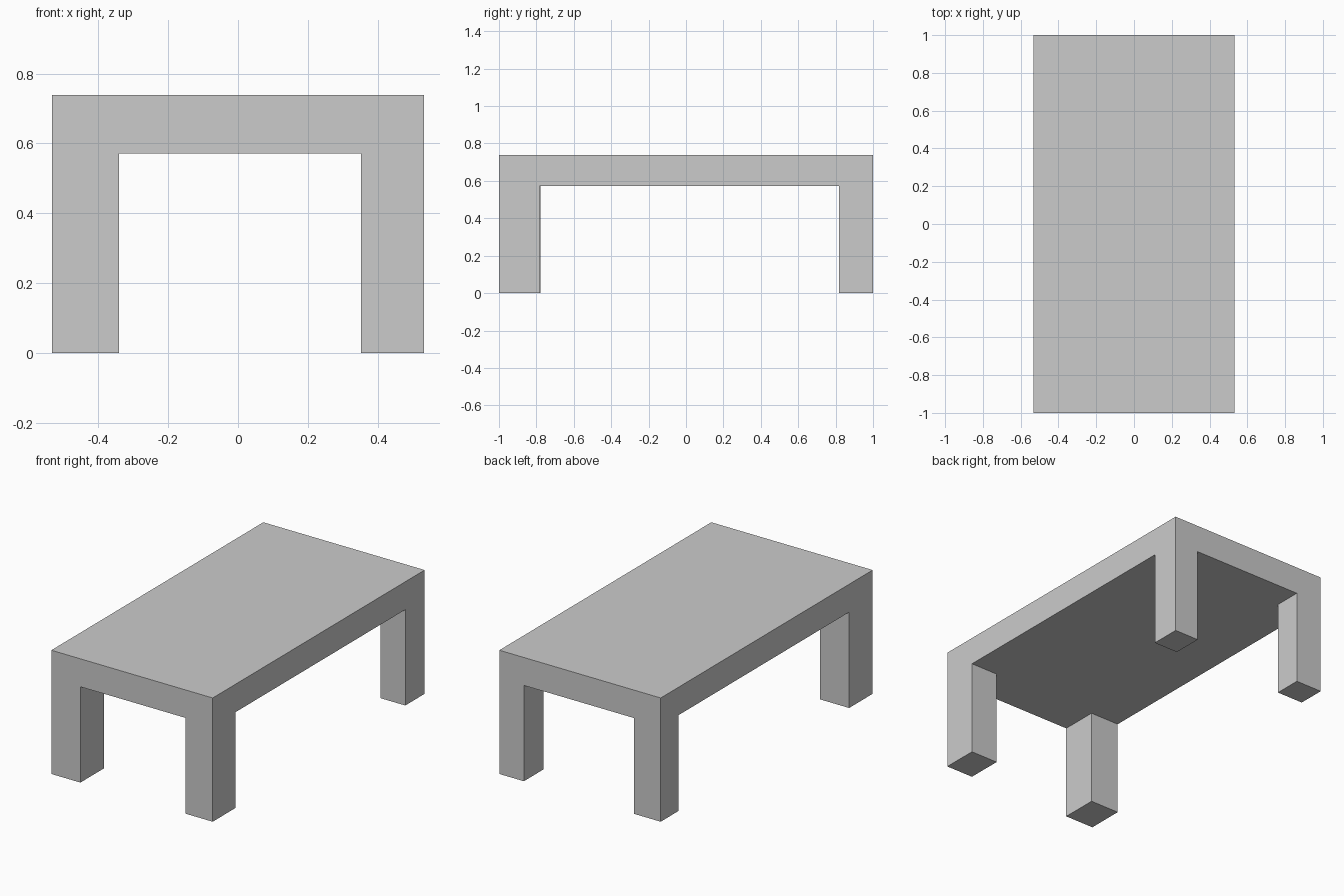
import bpy
import bmesh

default = bpy.data.objects.get("Cube")
if default:
    bpy.data.objects.remove(default, do_unlink=True)

HALF_X, HALF_Y = 0.533, 1.0
UNDERSIDE, TOP = 0.572, 0.739

grey = bpy.data.materials.new("grey")
grey.use_nodes = True
colour = (0.6, 0.6, 0.6, 1)
grey.diffuse_color = colour
grey.node_tree.nodes["Principled BSDF"].inputs["Base Color"].default_value = colour

# One watertight table: slab and legs share the underside
bm = bmesh.new()


def box(low, high):
    """Add a box between two opposite corners."""
    verts = bmesh.ops.create_cube(bm, size=1)["verts"]
    for v in verts:
        v.co = [lo if c < 0 else hi for c, lo, hi in zip(v.co, low, high)]
    return verts


# Table top slab
box((-HALF_X, -HALF_Y, UNDERSIDE), (HALF_X, HALF_Y, TOP))

# Slab underside is re-cut along every leg edge so the legs can be extruded
legs = {  # (side, end): (width, depth)
    (-1, -1): (0.192, 0.222),
    (1, -1): (0.181, 0.216),
    (-1, 1): (0.175, 0.166),
    (1, 1): (0.162, 0.183),
}
for (sx, sy), (width, depth) in legs.items():
    for co, no in (((sx * (HALF_X - width), 0, 0), (1, 0, 0)),
                   ((0, sy * (HALF_Y - depth), 0), (0, 1, 0))):
        bmesh.ops.bisect_plane(bm, geom=bm.verts[:] + bm.edges[:] + bm.faces[:],
                               plane_co=co, plane_no=no)

# Pull each leg down from its corner of the underside
for (sx, sy), (width, depth) in legs.items():
    bm.normal_update()
    patch = []
    for f in bm.faces:
        c = f.calc_center_median()
        if (f.normal.z < -0.9 and sx * c.x > HALF_X - width
                and sy * c.y > HALF_Y - depth):
            patch.append(f)
    new = bmesh.ops.extrude_face_region(bm, geom=patch)["geom"]
    for v in new:
        if isinstance(v, bmesh.types.BMVert):
            v.co.z = 0
    bmesh.ops.delete(bm, geom=[f for f in patch if f.is_valid], context="FACES")

# Merge coplanar faces back into clean flat panels
bmesh.ops.dissolve_limit(bm, angle_limit=0.01, verts=bm.verts[:], edges=bm.edges[:])
bmesh.ops.recalc_face_normals(bm, faces=bm.faces[:])

mesh = bpy.data.meshes.new("table")
bm.to_mesh(mesh)
bm.free()
mesh.materials.append(grey)
table = bpy.data.objects.new("table", mesh)
bpy.context.collection.objects.link(table)
